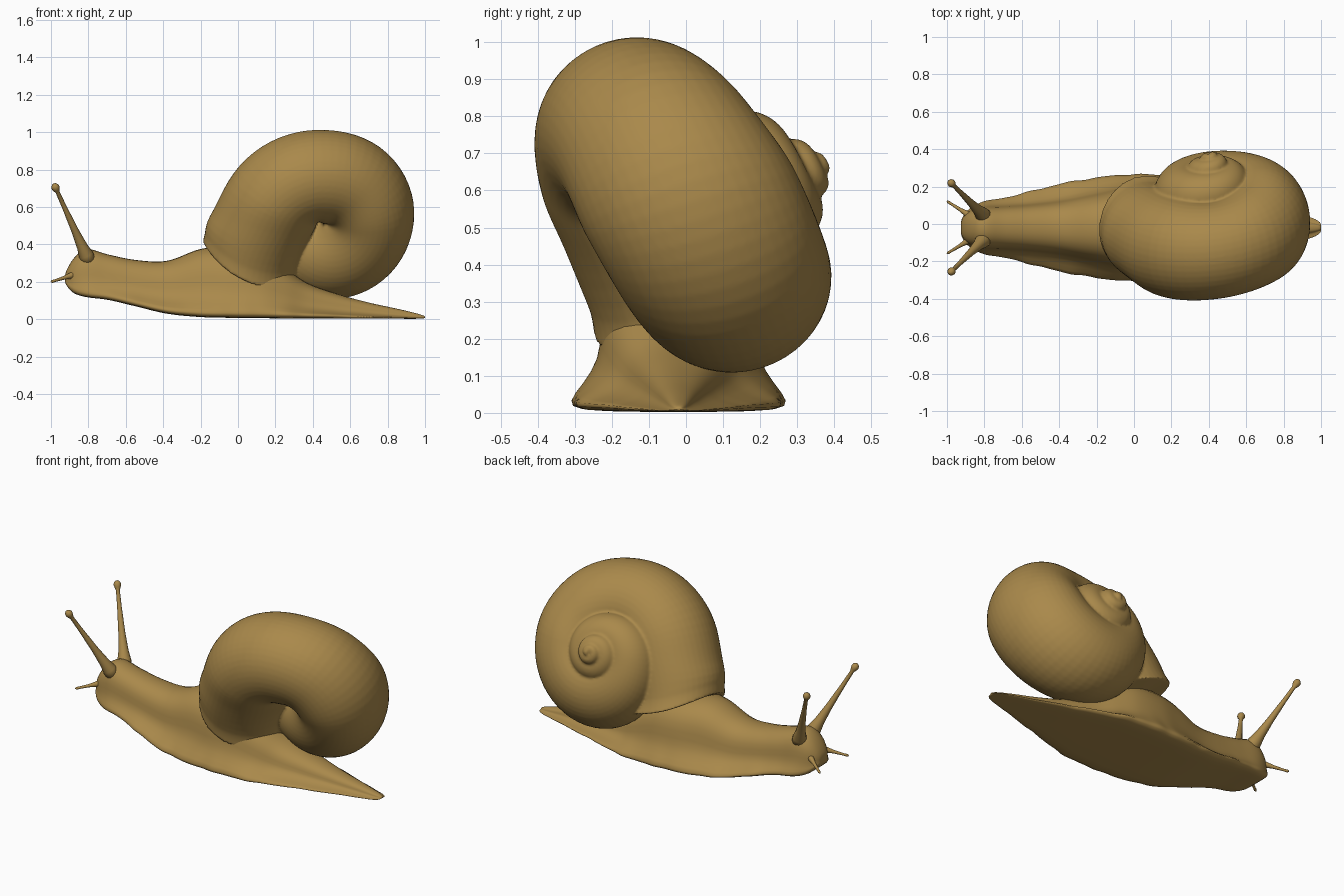
import bpy, bmesh, math
from mathutils import Vector

if "Cube" in bpy.data.objects:
    bpy.data.objects.remove(bpy.data.objects["Cube"])

skin = bpy.data.materials.new("snail brown")
skin.diffuse_color = (0.40, 0.25, 0.07, 1)
skin.use_nodes = True
skin.node_tree.nodes["Principled BSDF"].inputs["Base Color"].default_value = skin.diffuse_color


def make(name, rings, subsurf=0):
    """Loft a list of closed rings into a smooth capped skin."""
    bm = bmesh.new()
    vs = [[bm.verts.new(p) for p in ring] for ring in rings]
    n = len(rings[0])
    for a, b in zip(vs, vs[1:]):
        for i in range(n):
            j = (i + 1) % n
            bm.faces.new((a[i], a[j], b[j], b[i]))
    # fan caps, so a curved opening closes cleanly
    for ring in (vs[0], vs[-1]):
        mid = bm.verts.new(sum((v.co for v in ring), Vector()) / n)
        for i in range(n):
            bm.faces.new((ring[i], ring[(i + 1) % n], mid))
    bmesh.ops.recalc_face_normals(bm, faces=bm.faces)
    me = bpy.data.meshes.new(name)
    bm.to_mesh(me)
    bm.free()
    me.materials.append(skin)
    me.shade_smooth()
    ob = bpy.data.objects.new(name, me)
    bpy.context.collection.objects.link(ob)
    if subsurf:
        m = ob.modifiers.new("smooth", 'SUBSURF')
        m.levels = m.render_levels = subsurf
    return ob


def sample(table, u):
    """Smooth (Hermite) interpolation of table rows keyed by the first column."""
    k = 0
    while k < len(table) - 2 and u > table[k + 1][0]:
        k += 1
    p0, p1 = table[max(k - 1, 0)], table[k]
    p2, p3 = table[k + 1], table[min(k + 2, len(table) - 1)]
    d = p2[0] - p1[0]
    f = (u - p1[0]) / d
    out = []
    for c in range(1, len(p1)):
        m1 = (p2[c] - p0[c]) / (p2[0] - p0[0]) * d
        m2 = (p3[c] - p1[c]) / (p3[0] - p1[0]) * d
        out.append((2*f**3 - 3*f*f + 1) * p1[c] + (f**3 - 2*f*f + f) * m1
                   + (3*f*f - 2*f**3) * p2[c] + (f**3 - f*f) * m2)
    return out


# Shell: tube wound round a tilted axis, from the opening (0) to the apex
# columns: degrees wound, spiral radius, tube radius, tube width, axial place, lag
SHELL = [
    (0, .455, .26, .245, -.455, 53),
    (32, .315, .27, .265, -.465, 14),
    (62, .28, .26, .275, -.475, 0),
    (122, .245, .252, .262, -.477, 0),
    (167, .245, .255, .275, -.445, 0),
    (212, .25, .25, .295, -.41, 0),
    (302, .215, .25, .26, -.34, 0),
    (392, .15, .165, .17, -.255, 0),
    (485, .095, .115, .12, -.21, 0),
    (665, .083, .088, .088, -.14, 0),
    (845, .045, .052, .055, -.09, 0),
    (1025, .035, .037, .037, -.055, 0),
    (1205, .02, .024, .024, -.033, 0),
    (1400, .0, .016, .016, -.016, 0),
]
APEX = Vector((.41, .39, .67))
AX = Vector((-.08, .95, .30)).normalized()
E1 = (Vector((1, 0, 0)) - AX * AX.x).normalized()
E2 = E1.cross(AX)


def polar(deg):
    t = math.radians(deg)
    return E1 * math.cos(t) + E2 * math.sin(t)


def shell_ring(u, n=48):
    R, r, b, t, lag = sample(SHELL, u)
    c = APEX + AX * t + polar(212 - u) * R
    out = polar(212 - u - lag)
    down = polar(302 - u - lag)
    g = .018 * max(0, 1 - u / 9) ** 1.5        # flared lip at the opening
    w = max(0, 1 - u / 32)                     # lip dips at the sides, lifts in front
    ring = []
    for k in range(n):
        cs, sn = math.cos(k * math.tau / n), math.sin(k * math.tau / n)
        dip = w * (.03 * sn * sn - .03 * max(0, cs) ** 2)
        ring.append(c + out * ((r + g) * cs) + AX * ((b + g) * sn) + down * dip)
    return ring


turns = [0, 1, 2, 3, 4.5, 6, 8] + list(range(12, 1401, 6))
shell = make("shell", [shell_ring(u) for u in turns])
# Merge the overlapping whorls into one clean outer skin
m = shell.modifiers.new("merge whorls", 'REMESH')
m.mode = 'VOXEL'
m.voxel_size = .008
m.use_smooth_shade = True
m = shell.modifiers.new("soften", 'SMOOTH')
m.factor = .5
m.iterations = 4

# Body and foot: x, bottom z, top z, foot half width, back half width
BODY = [
    (-.925, .19, .25, .05, .045),
    (-.89, .145, .315, .10, .085),
    (-.82, .12, .378, .14, .11),
    (-.70, .105, .35, .165, .115),
    (-.55, .07, .32, .205, .125),
    (-.38, .03, .315, .25, .145),
    (-.20, .012, .38, .28, .18),
    (-.05, .008, .39, .295, .21),
    (.12, .006, .37, .295, .21),
    (.25, .005, .28, .285, .18),
    (.36, .004, .20, .255, .14),
    (.52, .003, .14, .20, .10),
    (.70, .003, .09, .14, .065),
    (.86, .003, .055, .085, .04),
    (.97, .003, .028, .05, .022),
    (1.0, .005, .018, .03, .012),
]
rings = []
for i in range(61):
    x = -.925 + 1.925 * i / 60
    b, top, w, u = sample(BODY, x)
    h = top - b
    # gently uneven foot edge
    w += (.003 * math.sin(x * 31) + .002 * math.sin(x * 53)) * min(1, w / .2)
    s = min(.022, .15 * h)
    half = [(.5 * w, 0), (.92 * w, 0), (w, s), (.5 * w + .5 * u, .19 * h),
            (u, .36 * h), (.98 * u, .58 * h), (.84 * u, .82 * h), (.46 * u, .97 * h)]
    pts = [(0, 0)] + half + [(0, h)] + [(-y, z) for y, z in reversed(half)]
    rings.append([Vector((x, y - .02, b + z)) for y, z in pts])
make("body", rings, subsurf=1)


def feeler(name, base, tip, profile, n=14):
    """Tapered stalk: profile is (fraction of length, radius)."""
    base, tip = Vector(base), Vector(tip)
    d = (tip - base).normalized()
    s = d.cross(Vector((0, 0, 1))).normalized()
    q = d.cross(s)
    make(name, [[base.lerp(tip, f) + (s * math.cos(k * math.tau / n)
                 + q * math.sin(k * math.tau / n)) * r for k in range(n)]
                for f, r in profile])


# Eye stalks and short feelers, mirrored about the body's middle
EYE = [(0, .042), (.1, .039), (.2, .029), (.4, .02), (.7, .013), (.89, .011),
       (.92, .017), (.95, .022), (.975, .019), (.993, .011), (1, .003)]
LOW = [(0, .02), (.25, .017), (.5, .01), (.85, .007), (.95, .008), (1, .003)]
for side, word in ((1, "left"), (-1, "right")):
    feeler("eye_stalk_" + word, (-.795, -.02 + side * .055, .305),
           (-.985, -.018 + side * .245, .725), EYE)
    feeler("feeler_" + word, (-.855, -.02 + side * .05, .245),
           (-1.0, -.018 + side * .14, .20), LOW)
